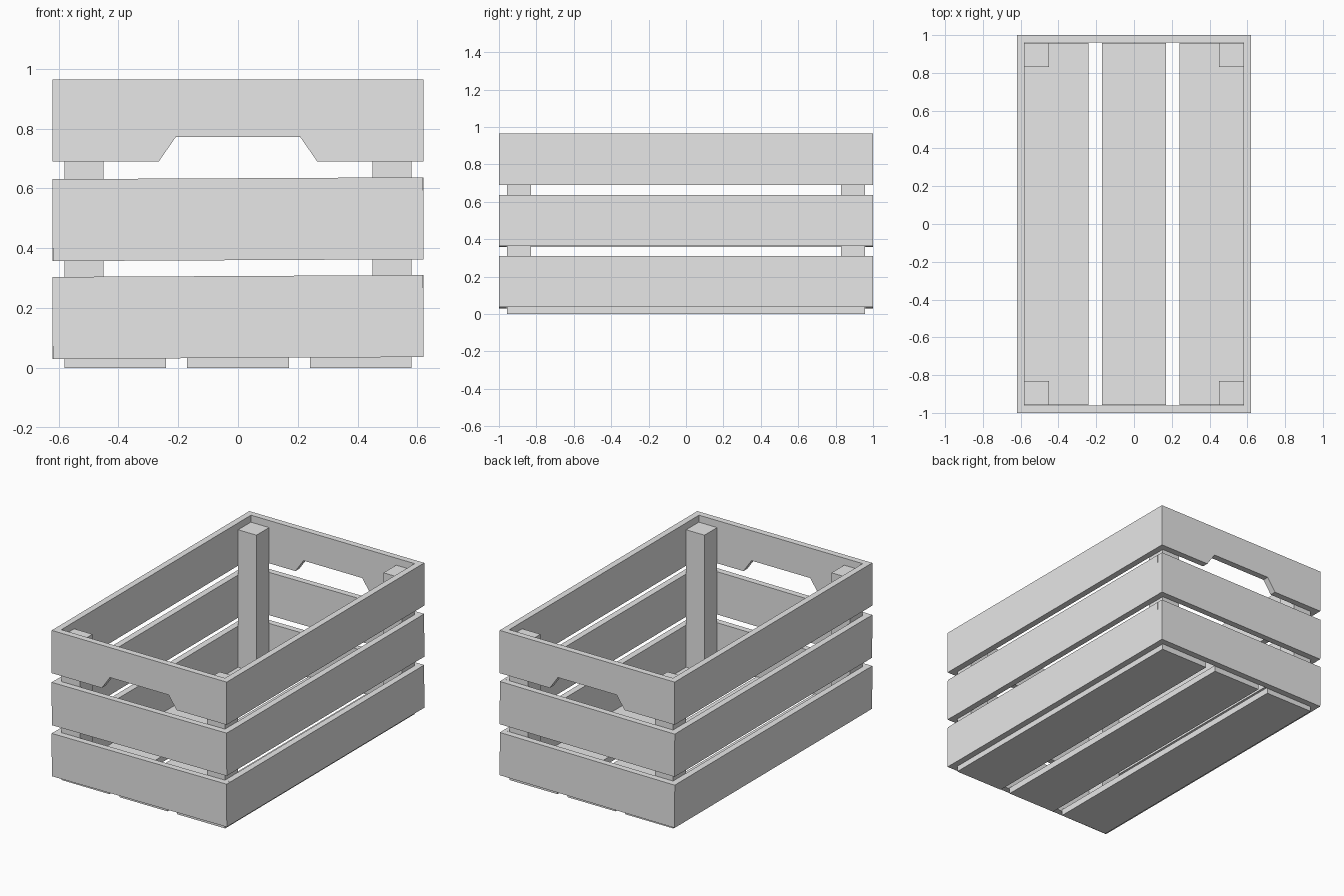
import bpy, bmesh
from mathutils import Matrix

if "Cube" in bpy.data.objects:
    bpy.data.objects.remove(bpy.data.objects["Cube"])

mat = bpy.data.materials.new("plain light grey")
mat.diffuse_color = (0.8, 0.8, 0.8, 1)
mat.use_nodes = True
mat.node_tree.nodes["Principled BSDF"].inputs["Base Color"].default_value = mat.diffuse_color

HX, HY, T = 0.62, 1.0, 0.04     # half width, half length, board thickness
H = 0.274                       # board height


def finish(name, bm, tilt=0.0, pivot=0.0):
    """Turn a bmesh into an object, leaning it slightly about the y axis."""
    if tilt:
        bm.transform(Matrix.Translation((0, 0, pivot)) @ Matrix.Rotation(-tilt, 4, 'Y')
                     @ Matrix.Translation((0, 0, -pivot)))
    bmesh.ops.recalc_face_normals(bm, faces=bm.faces)
    me = bpy.data.meshes.new(name)
    bm.to_mesh(me)
    bm.free()
    me.materials.append(mat)
    ob = bpy.data.objects.new(name, me)
    bpy.context.collection.objects.link(ob)
    return ob


def box(name, x0, x1, y0, y1, z0, z1, tilt=0.0):
    bm = bmesh.new()
    bmesh.ops.create_cube(bm, size=1)
    for v in bm.verts:
        v.co = ((x0 + x1) / 2 + v.co.x * (x1 - x0),
                (y0 + y1) / 2 + v.co.y * (y1 - y0),
                (z0 + z1) / 2 + v.co.z * (z1 - z0))
    return finish(name, bm, tilt, (z0 + z1) / 2)


def handle_board(name, y0, y1, z0, z1):
    """End board with a trapezoid hand hole cut into its lower edge."""
    profile = [(-HX, z0), (-0.265, z0), (-0.208, z0 + 0.082), (0.208, z0 + 0.082),
               (0.265, z0), (HX, z0), (HX, z1), (-HX, z1)]
    bm = bmesh.new()
    face = bm.faces.new([bm.verts.new((x, y0, z)) for x, z in profile])
    ext = bmesh.ops.extrude_face_region(bm, geom=[face])
    moved = [g for g in ext["geom"] if isinstance(g, bmesh.types.BMVert)]
    bmesh.ops.translate(bm, verts=moved, vec=(0, y1 - y0, 0))
    return finish(name, bm)


# Three rings of side boards; the lower two lean very slightly
for level, z0, tilt in (("lower", 0.033, 0.005), ("middle", 0.36, 0.005), ("upper", 0.69, 0.0)):
    z1 = z0 + H
    for side, y0, y1 in (("front", -HY, -HY + T), ("back", HY - T, HY)):
        if level == "upper":
            handle_board(f"{level}_{side}_handle_board", y0, y1, z0, z1)
        else:
            box(f"{level}_{side}_board", -HX, HX, y0, y1, z0, z1, tilt)
    for side, s in (("left", -1), ("right", 1)):
        xa, xb = sorted((s * HX, s * (HX - T)))
        dz = s * tilt * HX
        box(f"{level}_{side}_board", xa, xb, -HY + T, HY - T, z0 + dz, z1 + dz)

# Floor slats
for name, x0, x1 in (("left", -0.58, -0.24), ("middle", -0.17, 0.17), ("right", 0.24, 0.58)):
    box(f"{name}_floor_slat", x0, x1, -0.958, 0.958, 0.0, 0.04)

# Corner posts inside the rings
for xn, sx in (("left", -1), ("right", 1)):
    for yn, sy in (("front", -1), ("back", 1)):
        xa, xb = sorted((sx * 0.45, sx * 0.58))
        ya, yb = sorted((sy * 0.83, sy * 0.958))
        box(f"{yn}_{xn}_post", xa, xb, ya, yb, 0.04, 0.92)
